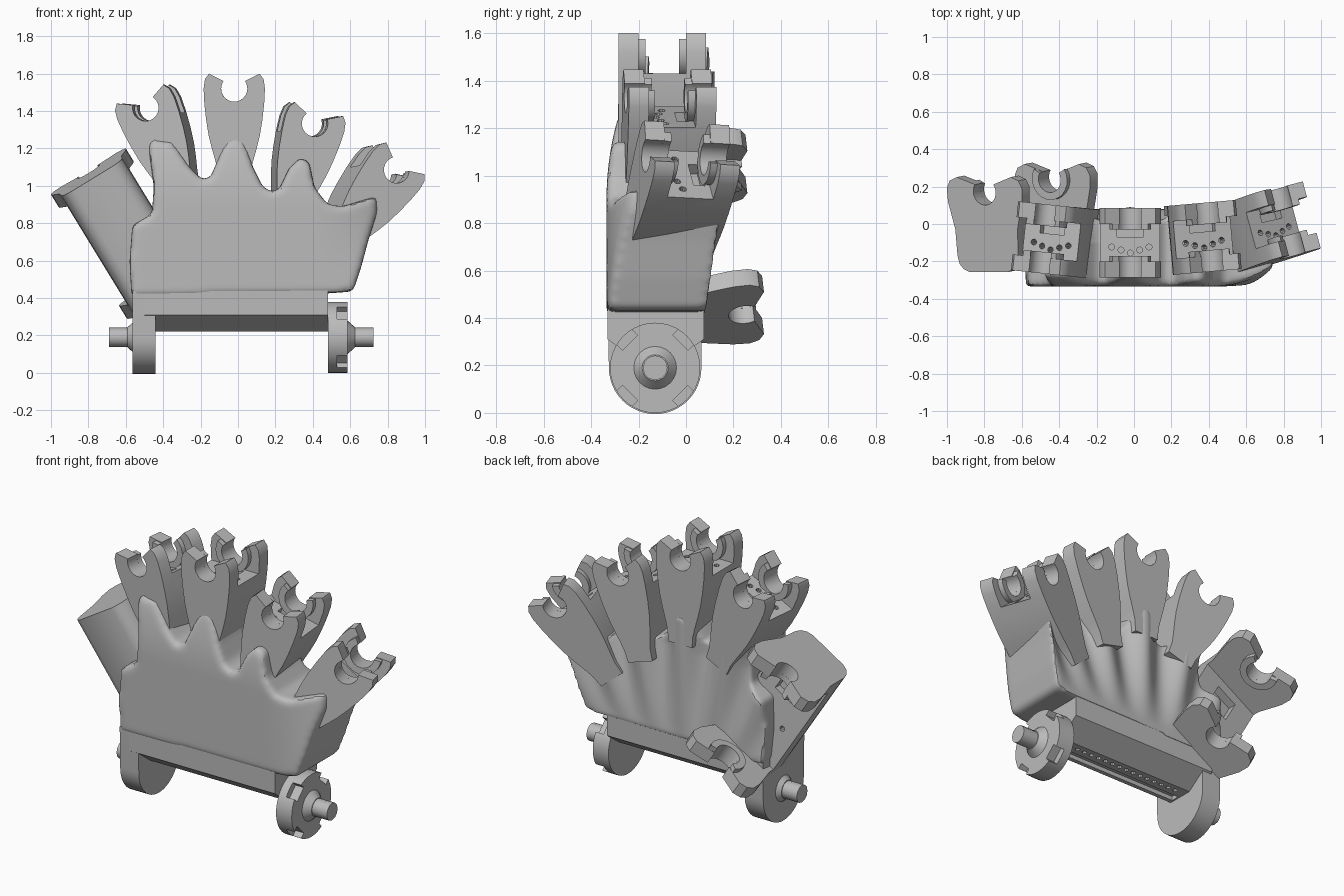
import bpy, bmesh, math
from mathutils import Matrix, Vector

if "Cube" in bpy.data.objects:
    bpy.data.objects.remove(bpy.data.objects["Cube"], do_unlink=True)

grey = bpy.data.materials.new("light_grey")
grey.use_nodes = True
grey.diffuse_color = (0.5, 0.5, 0.5, 1)
grey.node_tree.nodes["Principled BSDF"].inputs["Base Color"].default_value = (0.5, 0.5, 0.5, 1)
parts = []


def prism(bm, profile, d0, d1, axis="y"):
    """Extrude a closed 2D profile between two depths along an axis."""
    place = (lambda p, d: (p[0], d, p[1])) if axis == "y" else (lambda p, d: (d, p[0], p[1]))
    ends = [[bm.verts.new(place(p, d)) for p in profile] for d in (d0, d1)]
    n = len(profile)
    bm.faces.new(ends[0])
    bm.faces.new(ends[1][::-1])
    for i in range(n):
        j = (i + 1) % n
        bm.faces.new((ends[0][i], ends[1][i], ends[1][j], ends[0][j]))


def rect(a0, a1, b0, b1):
    return [(a0, b0), (a1, b0), (a1, b1), (a0, b1)]


def arc(cx, cz, r, start, end, steps=16):
    angles = [math.radians(start + (end - start) * i / steps) for i in range(steps + 1)]
    return [(cx + r * math.cos(a), cz + r * math.sin(a)) for a in angles]


def rod(bm, r0, r1, depth, centre, axis="z", sides=16):
    turn = Matrix.Rotation(math.pi / 2, 4, "Y") if axis == "x" else Matrix()
    bmesh.ops.create_cone(bm, cap_ends=True, segments=sides, radius1=r0, radius2=r1,
                          depth=depth, matrix=Matrix.Translation(centre) @ turn)


def make(name, bm):
    bmesh.ops.recalc_face_normals(bm, faces=bm.faces)
    mesh = bpy.data.meshes.new(name)
    bm.to_mesh(mesh)
    bm.free()
    mesh.materials.append(grey)
    obj = bpy.data.objects.new(name, mesh)
    bpy.context.collection.objects.link(obj)
    parts.append(obj)
    return obj


def apply_modifiers(obj):
    bpy.context.view_layer.update()
    mesh = bpy.data.meshes.new_from_object(obj.evaluated_get(bpy.context.evaluated_depsgraph_get()))
    obj.modifiers.clear()
    obj.data = mesh


def carve(obj, cutter_bm):
    cutter = make("cutter", cutter_bm)
    parts.remove(cutter)
    cutter.hide_render = True
    mod = obj.modifiers.new("carve", "BOOLEAN")
    mod.operation, mod.solver, mod.object = "DIFFERENCE", "EXACT", cutter
    mod.use_self = True
    apply_modifiers(obj)
    bpy.data.objects.remove(cutter, do_unlink=True)


def bracket(name, matrix, sides, half_depth, wall, floor):
    """Forked hinge bracket: notched outline, slotted across, with a drilled floor."""
    right = [(w, h) for w, h in sides]
    left = [(-w, h) for w, h in reversed(sides)]
    notch = arc(0, 0, 0.07, 145, 395, 20)
    bm = bmesh.new()
    prism(bm, notch + right + left, -half_depth, half_depth)
    obj = make(name, bm)

    # slot between the two fork plates
    inner = half_depth - wall
    bm = bmesh.new()
    prism(bm, rect(-0.4, 0.4, floor, 0.4), -inner, inner)
    carve(obj, bm)

    # floor pocket and cable holes
    bm = bmesh.new()
    prism(bm, rect(-0.07, 0.07, floor - 0.05, floor + 0.1), inner * 0.3, inner * 0.8)
    for i in range(5):
        u = (i - 2) * 0.05
        rod(bm, 0.016, 0.016, 0.16, (u, -inner * (0.55 - 0.16 * abs(i - 2)), floor), sides=10)
    carve(obj, bm)

    # raised half rings around the notch
    ring = arc(0, 0, 0.07, 150, 390) + arc(0, 0, 0.11, 390, 150)
    bm = bmesh.new()
    bm.from_mesh(obj.data)
    for s in (-1, 1):
        prism(bm, ring, s * (inner - 0.03), s * (inner + 0.005))
    bmesh.ops.recalc_face_normals(bm, faces=bm.faces)
    bm.to_mesh(obj.data)
    bm.free()
    obj.data.transform(matrix)


# palm: outline thickened, rounded, then bowed and fluted
outline = [(-0.57, 0.41), (-0.58, 0.6), (-0.565, 0.79), (-0.46, 0.85), (-0.45, 1.0), (-0.48, 1.22),
           (-0.45, 1.25), (-0.35, 1.235), (-0.26, 1.1), (-0.2, 1.04), (-0.15, 1.04), (-0.07, 1.23),
           (-0.02, 1.28), (0.03, 1.25), (0.08, 1.1), (0.13, 1.0), (0.17, 0.97), (0.22, 0.98),
           (0.27, 1.09), (0.33, 1.15), (0.38, 1.13), (0.41, 0.99), (0.48, 0.9), (0.56, 0.89),
           (0.74, 0.945), (0.745, 0.86), (0.7, 0.72), (0.66, 0.57), (0.615, 0.435), (0.48, 0.425)]
bm = bmesh.new()
prism(bm, outline, -0.335, 0.08)
palm = make("palm", bm)
remesh = palm.modifiers.new("remesh", "REMESH")
remesh.mode, remesh.voxel_size = "VOXEL", 0.016
smooth = palm.modifiers.new("smooth", "SMOOTH")
smooth.factor, smooth.iterations = 0.5, 8
apply_modifiers(palm)
for v in palm.data.vertices:
    x, y, z = v.co
    rise = min(1, max(0, (z - 0.45) / 0.5))
    if y > -0.1:
        back = (y + 0.1) / 0.18
        wave = math.cos(2 * math.pi * (x + 0.02) / (0.3 * (0.4 + 0.6 * z)))
        v.co.y += back * rise * (0.01 - 0.035 * (1 - wave))
        v.co.z -= back * 0.4 * max(0, z - 1)
    else:
        v.co.y += 0.05 * (max(0, z - 0.9) / 0.35) ** 2
    v.co.y += 0.1 * (0.2 + 0.8 * rise) * (max(0, x - 0.4) / 0.33) ** 2

# four finger brackets fanned out of the palm
finger_sides = [(0.135, 0.08), (0.157, 0.05), (0.164, 0), (0.16, -0.08), (0.15, -0.17), (0.137, -0.25),
                (0.12, -0.32), (0.1, -0.39), (0.085, -0.45), (0.08, -0.52)]
fingers = [("first_finger", (-0.475, -0.08, 1.416), -22, -6, 0),
           ("second_finger", (-0.02, -0.1, 1.52), 0, 0, 0),
           ("third_finger", (0.395, -0.07, 1.333), 16, 5, 0),
           ("fourth_finger", (0.8, 0.01, 1.075), 39, 15, -3)]
for name, place, tilt, yaw, lean in fingers:
    turn = Matrix()
    for angle, axis in ((yaw, "Z"), (lean, "X"), (tilt, "Y")):
        turn = turn @ Matrix.Rotation(math.radians(angle), 4, axis)
    bracket(name, Matrix.Translation(place) @ turn, finger_sides, 0.185, 0.085, -0.09)

# thumb bracket lying against the side, opening to the back
v = Vector((-0.52, -0.1, 0.85)).normalized()
u = Vector((-0.85, 0, -0.52)).normalized()
w = u.cross(v)
thumb_matrix = Matrix.Translation((-0.597, 0.21, 0.745)) @ Matrix((u, v, w)).transposed().to_4x4()
thumb_sides = [(0.17, 0.08), (0.215, 0.06), (0.235, 0.02), (0.232, -0.05), (0.215, -0.12), (0.195, -0.2),
               (0.19, -0.34), (0.18, -0.385), (0.155, -0.415), (0.12, -0.43)]
bracket("thumb", thumb_matrix, thumb_sides, 0.39, 0.08, -0.24)

# base bar with sloped underside and a drilled strip
bm = bmesh.new()
prism(bm, [(-0.33, 0.44), (-0.33, 0.31), (-0.21, 0.22), (-0.05, 0.22), (0.075, 0.31), (0.075, 0.44)],
      -0.5, 0.48, "x")
bar = make("base_bar", bm)
bm = bmesh.new()
for i in range(16):
    rod(bm, 0.014, 0.014, 0.08, (-0.37 + i * 0.05, -0.09, 0.22), sides=8)
prism(bm, rect(-0.185, -0.135, 0.2, 0.245), -0.43, 0.47, "x")
carve(bar, bm)

# rounded lug on one end
AXLE_Y, AXLE_Z = -0.13, 0.19
bm = bmesh.new()
prism(bm, [(0.065, 0.44)] + arc(AXLE_Y, AXLE_Z, 0.195, 0, -180, 24) + [(-0.33, 0.44)], -0.565, -0.44, "x")
make("hinge_lug", bm)

# notched wheel on the other end
bm = bmesh.new()
rod(bm, 0.19, 0.19, 0.105, (0.5325, AXLE_Y, AXLE_Z), "x", 40)
wheel = make("hinge_wheel", bm)
bm = bmesh.new()
for i in range(4):
    start = len(bm.verts)
    prism(bm, rect(-0.045, 0.045, 0.15, 0.25), 0.53, 0.7, "x")
    bm.verts.ensure_lookup_table()
    bmesh.ops.rotate(bm, verts=bm.verts[start:], matrix=Matrix.Rotation(math.radians(45 + 90 * i), 3, "X"))
    bmesh.ops.translate(bm, verts=bm.verts[start:], vec=(0, AXLE_Y, AXLE_Z))
carve(wheel, bm)

# axle pins with tapered collars
for name, side, face in (("left_axle", 1, 0.58), ("right_axle", -1, 0.545)):
    bm = bmesh.new()
    big, small = (0.095, 0.055) if side > 0 else (0.055, 0.095)
    rod(bm, big, small, 0.045, (side * (face + 0.022), AXLE_Y, AXLE_Z), "x", 24)
    rod(bm, 0.052, 0.052, 0.15, (side * (face + 0.07), AXLE_Y, AXLE_Z), "x", 12)
    make(name, bm)

# shading
bpy.ops.object.select_all(action="DESELECT")
for obj in parts:
    obj.select_set(True)
bpy.context.view_layer.objects.active = palm
bpy.ops.object.shade_smooth_by_angle(angle=math.radians(32))
